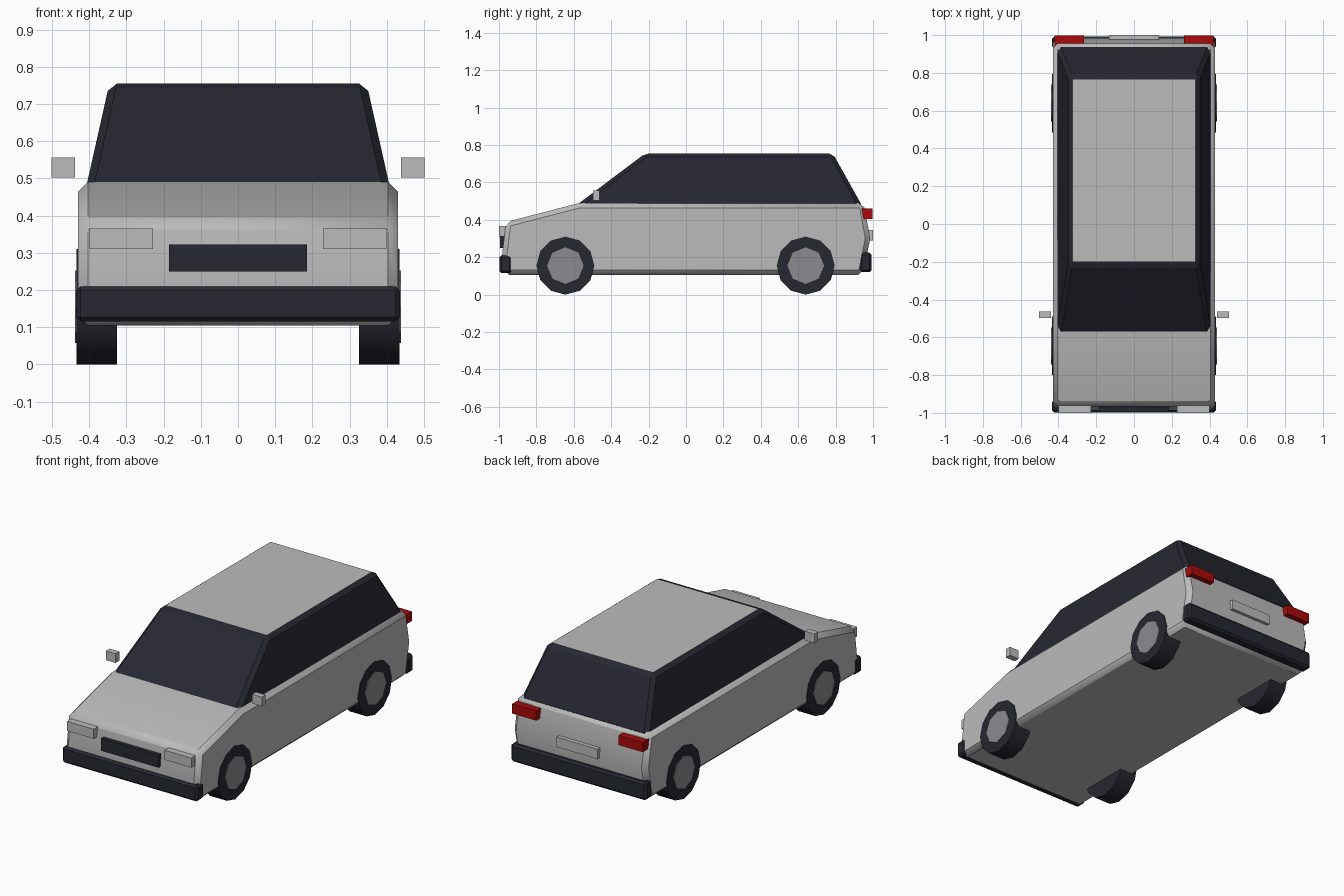
import bpy, bmesh, math
from mathutils import Matrix, Vector

if "Cube" in bpy.data.objects:
    bpy.data.objects.remove(bpy.data.objects["Cube"])


def material(name, rgb):
    m = bpy.data.materials.new(name)
    m.diffuse_color = (*rgb, 1)
    m.use_nodes = True
    m.node_tree.nodes["Principled BSDF"].inputs["Base Color"].default_value = m.diffuse_color
    return m


SILVER = material("silver_paint", (0.50, 0.50, 0.50))
DARK = material("dark_trim", (0.02, 0.02, 0.032))
HUB = material("hub_grey", (0.26, 0.26, 0.28))
RED = material("red_lens", (0.40, 0.003, 0.003))


def finish(name, bm, mats, bevel=0.0, smooth=None):
    bmesh.ops.recalc_face_normals(bm, faces=bm.faces)
    me = bpy.data.meshes.new(name)
    bm.to_mesh(me)
    bm.free()
    ob = bpy.data.objects.new(name, me)
    bpy.context.collection.objects.link(ob)
    for m in mats:
        me.materials.append(m)
    if bevel:
        mod = ob.modifiers.new("edge_bevel", 'BEVEL')
        mod.width = bevel
        mod.segments = 1
        mod.limit_method = 'ANGLE'
        mod.angle_limit = math.radians(30)
        mod.material = 0
    if smooth:
        bpy.ops.object.select_all(action='DESELECT')
        ob.select_set(True)
        bpy.context.view_layer.objects.active = ob
        bpy.ops.object.shade_smooth_by_angle(angle=math.radians(smooth))
    return ob


def box(name, x, y, z, mat, bevel=0.0):
    """Box from (min, max) ranges on each axis."""
    bm = bmesh.new()
    bmesh.ops.create_cube(bm, size=1)
    for v in bm.verts:
        v.co = Vector([(r[0] + r[1]) / 2 + c * (r[1] - r[0])
                       for c, r in zip(v.co, (x, y, z))])
    return finish(name, bm, [mat], bevel)


def mirrored_box(name, x, y, z, mat):
    box(name + "_right", x, y, z, mat)
    box(name + "_left", (-x[1], -x[0]), y, z, mat)


def disc(name, sides, radius, x, y, z, mat, smooth=None):
    """Cylinder lying along x between the two x values."""
    bm = bmesh.new()
    mtx = (Matrix.Translation(((x[0] + x[1]) / 2, y, z))
           @ Matrix.Rotation(math.pi / 2, 4, 'Y'))
    bmesh.ops.create_cone(bm, cap_ends=True, segments=sides, radius1=radius,
                          radius2=radius, depth=abs(x[1] - x[0]), matrix=mtx)
    return finish(name, bm, [mat], smooth=smooth)


# Lower body: side profile extruded across the width
profile = [(-0.97, 0.105), (-0.985, 0.2), (-0.962, 0.388), (-0.57, 0.49),
           (0.95, 0.49), (0.985, 0.3), (0.945, 0.105)]
bm = bmesh.new()
side = bm.faces.new([bm.verts.new((-0.43, y, z)) for y, z in profile])
ext = bmesh.ops.extrude_face_region(bm, geom=[side])
bmesh.ops.translate(bm, vec=(0.86, 0, 0),
                    verts=[g for g in ext['geom'] if isinstance(g, bmesh.types.BMVert)])
finish("body", bm, [SILVER], bevel=0.026, smooth=40)

# Glasshouse: tapered dark cabin with a painted roof face
bm = bmesh.new()
rings = [[bm.verts.new((x, y, z)) for x, y in
          ((-w, y0), (w, y0), (w, y1), (-w, y1))]
         for w, y0, y1, z in ((0.411, -0.603, 0.947, 0.465),
                              (0.346, -0.218, 0.785, 0.755))]
bm.faces.new(rings[0])
roof = bm.faces.new(rings[1])
for i in range(4):
    j = (i + 1) % 4
    bm.faces.new((rings[0][i], rings[0][j], rings[1][j], rings[1][i]))
roof.material_index = 1
finish("cabin", bm, [DARK, SILVER], bevel=0.02)

# Wheels
for s, side_name in ((1, "right"), (-1, "left")):
    for y, end in ((-0.645, "front"), (0.64, "rear")):
        disc(f"tyre_{end}_{side_name}", 12, 0.155, (s * 0.325, s * 0.434),
             y, 0.155, DARK, smooth=35)
        disc(f"hub_{end}_{side_name}", 8, 0.098, (s * 0.40, s * 0.439),
             y, 0.155, HUB)

# Bumpers
box("front_bumper", (-0.435, 0.435), (-0.998, -0.932), (0.115, 0.21), DARK, 0.012)
box("rear_bumper", (-0.435, 0.435), (0.93, 0.993), (0.12, 0.225), DARK, 0.012)

# Lights, grille, rear plate and door mirrors
mirrored_box("headlight", (0.228, 0.40), (-1.0, -0.94), (0.31, 0.366), SILVER)
mirrored_box("tail_light", (0.265, 0.42), (0.94, 0.998), (0.405, 0.461), RED)
mirrored_box("door_mirror", (0.439, 0.502), (-0.498, -0.463), (0.503, 0.556), SILVER)
box("grille", (-0.185, 0.185), (-0.994, -0.94), (0.25, 0.322), DARK)
box("rear_plate", (-0.132, 0.132), (0.96, 1.0), (0.288, 0.346), SILVER)
